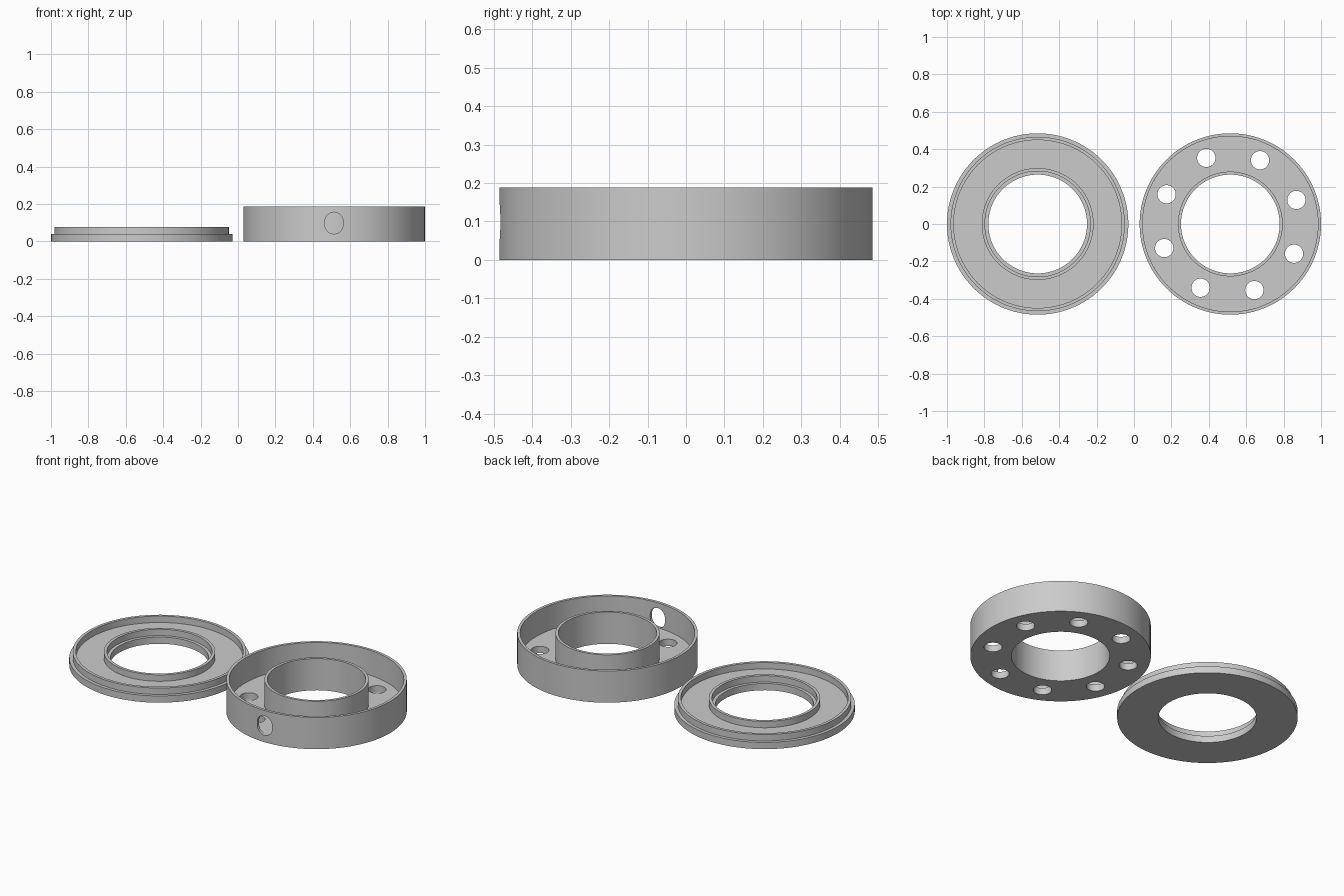
import bpy, bmesh, math

if "Cube" in bpy.data.objects:
    bpy.data.objects.remove(bpy.data.objects["Cube"])

SEG = 96
R, BORE, CX = 0.485, 0.264, 0.515      # outer radius, bore radius, part offset in x
FLOOR, WALL = 0.04, 0.016

grey = bpy.data.materials.new("grey plastic")
grey.diffuse_color = (0.6, 0.6, 0.6, 1)
grey.use_nodes = True
grey.node_tree.nodes["Principled BSDF"].inputs["Base Color"].default_value = grey.diffuse_color


def make_object(name, bm):
    bmesh.ops.recalc_face_normals(bm, faces=bm.faces[:])
    me = bpy.data.meshes.new(name)
    bm.to_mesh(me)
    bm.free()
    me.materials.append(grey)
    ob = bpy.data.objects.new(name, me)
    bpy.context.collection.objects.link(ob)
    return ob


def lathe(name, profile, cx):
    """Revolve a closed (radius, z) profile about a vertical axis at x = cx."""
    bm = bmesh.new()
    rings = []
    for i in range(SEG):
        a = 2 * math.pi * i / SEG
        rings.append([bm.verts.new((cx + r * math.cos(a), r * math.sin(a), z))
                      for r, z in profile])
    n = len(profile)
    for i in range(SEG):
        p, q = rings[i], rings[(i + 1) % SEG]
        for j in range(n):
            k = (j + 1) % n
            bm.faces.new((p[j], q[j], q[k], p[k]))
    return make_object(name, bm)


def prism(name, outline, offset):
    """Extrude a closed outline of 3D points by an offset vector."""
    bm = bmesh.new()
    face = bm.faces.new([bm.verts.new(p) for p in outline])
    ext = bmesh.ops.extrude_face_region(bm, geom=[face])
    verts = [v for v in ext["geom"] if isinstance(v, bmesh.types.BMVert)]
    bmesh.ops.translate(bm, verts=verts, vec=offset)
    return make_object(name, bm)


def activate(ob):
    bpy.ops.object.select_all(action='DESELECT')
    ob.select_set(True)
    bpy.context.view_layer.objects.active = ob


def cut(ob, cutter):
    mod = ob.modifiers.new("cut", 'BOOLEAN')
    mod.operation, mod.solver, mod.object = 'DIFFERENCE', 'EXACT', cutter
    activate(ob)
    bpy.ops.object.modifier_apply(modifier=mod.name)
    bpy.data.objects.remove(cutter)


# Housing: ring-shaped tray with tall inner and outer walls
H = 0.188
housing = lathe("housing", [
    (BORE, 0), (R, 0), (R, H), (R - WALL, H), (R - WALL, FLOOR),
    (BORE + WALL, FLOOR), (BORE + WALL, H), (BORE, H)], CX)

# Eight round holes through the floor
for k in range(8):
    a = math.radians(20 + 45 * k)
    hx, hy = CX + 0.376 * math.cos(a), 0.376 * math.sin(a)
    circle = [(hx + 0.049 * math.cos(t * math.pi / 16),
               hy + 0.049 * math.sin(t * math.pi / 16), -0.05) for t in range(32)]
    cut(housing, prism("hole_cutter", circle, (0, 0, 0.15)))

# Cable slot through the front of the outer wall
slot = []
for t in range(34):
    a = math.pi * (t if t < 17 else t - 1) / 16
    dz = 0.0095 if t < 17 else -0.0095
    slot.append((CX - 0.002 + 0.0485 * math.cos(a), -0.6,
                 0.0985 + dz + 0.0485 * math.sin(a)))
cut(housing, prism("slot_cutter", slot, (0, 0.2, 0)))

# Lid: flat ring with two raised locating lips
T = 0.078
lid = lathe("lid", [
    (BORE, 0), (R, 0), (R, FLOOR), (0.466, FLOOR), (0.466, T), (0.449, T),
    (0.449, FLOOR), (0.299, FLOOR), (0.299, T), (0.282, T), (0.282, FLOOR),
    (BORE, FLOOR)], -CX)

# Smooth round walls, sharp rims
for ob in (housing, lid):
    activate(ob)
    bpy.ops.object.shade_smooth_by_angle(angle=math.radians(30))
